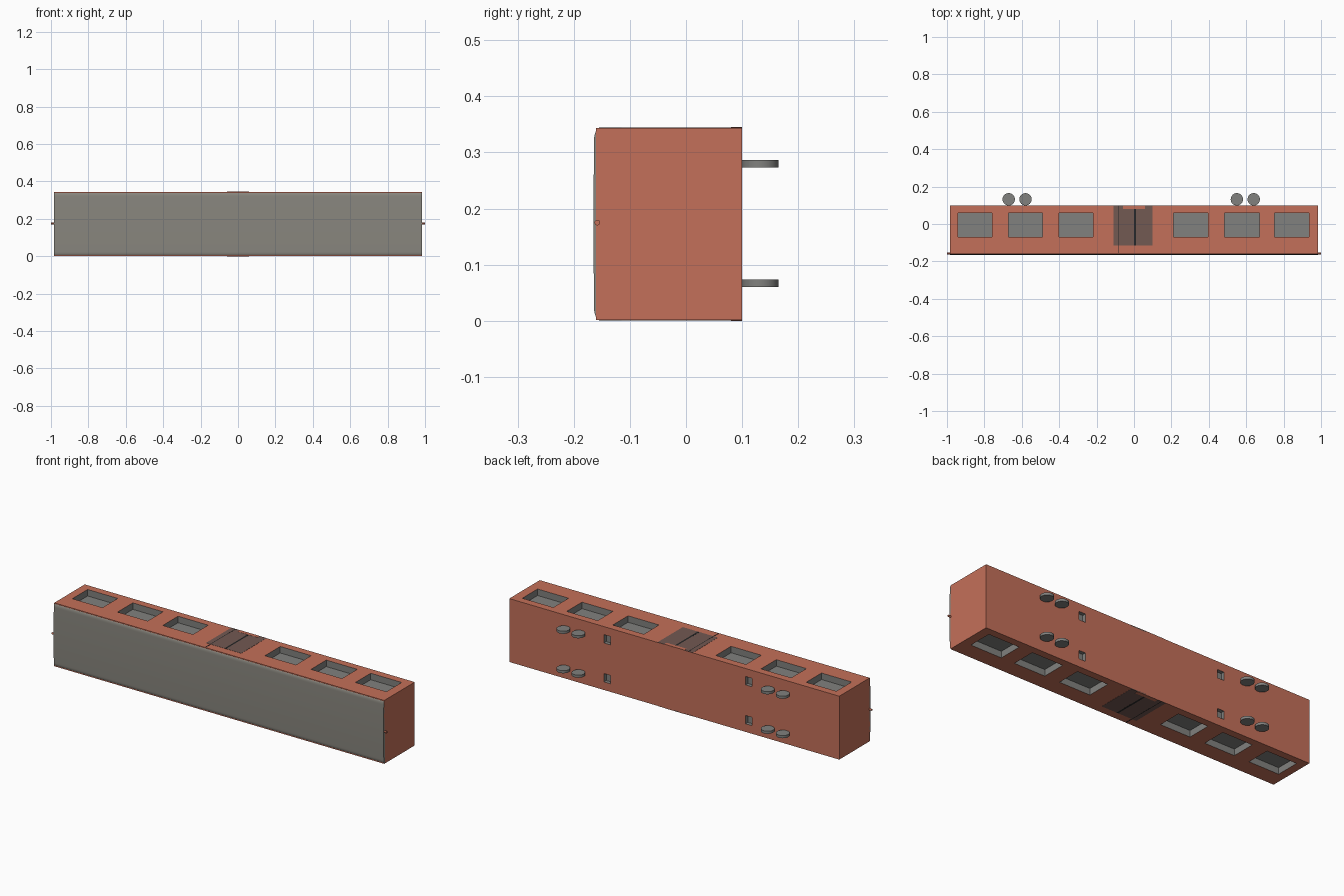
import bpy, bmesh, math
from mathutils import Matrix, Vector

if "Cube" in bpy.data.objects:
    bpy.data.objects.remove(bpy.data.objects["Cube"])


def material(name, rgb):
    m = bpy.data.materials.new(name)
    m.diffuse_color = (*rgb, 1)
    m.use_nodes = True
    m.node_tree.nodes["Principled BSDF"].inputs["Base Color"].default_value = m.diffuse_color
    return m


RED = material("red_paint", (0.55, 0.16, 0.10))
GREY = material("grey", (0.22, 0.22, 0.21))
DARK = material("dark", (0.02, 0.02, 0.02))
DOOR = material("door_tint", (0.17, 0.10, 0.085))
ROOF = material("roof_grey", (0.25, 0.24, 0.21))

Z0, Z1 = 0.0015, 0.3435   # side wall planes
ZM = 0.1725               # middle plane between the sides


def finish(name, bm, mat):
    me = bpy.data.meshes.new(name)
    bmesh.ops.recalc_face_normals(bm, faces=bm.faces)
    bm.to_mesh(me)
    bm.free()
    me.materials.append(mat)
    ob = bpy.data.objects.new(name, me)
    bpy.context.collection.objects.link(ob)
    return ob


def add_box(bm, x0, x1, y0, y1, z0, z1):
    c = Vector(((x0 + x1) / 2, (y0 + y1) / 2, (z0 + z1) / 2))
    bmesh.ops.create_cube(bm, size=1, matrix=Matrix.Translation(c) @
                          Matrix.Diagonal((x1 - x0, y1 - y0, z1 - z0, 1)))


def side_boxes(name, rects, z0, z1, mat):
    # boxes on one side, repeated mirrored on the other side
    bm = bmesh.new()
    for r in rects:
        add_box(bm, *r, z0, z1)
        add_box(bm, *r, 2 * ZM - z1, 2 * ZM - z0)
    return finish(name, bm, mat)


# carriage body, lying on its side
bm = bmesh.new()
add_box(bm, -0.985, 0.985, -0.16, 0.10, Z0, Z1)
body = finish("carriage_body", bm, RED)
body.data.materials.append(GREY)

# window recesses and floor sockets cut into the body
spans = [(-0.94, -0.76), (-0.67, -0.49), (-0.40, -0.22),
         (0.21, 0.395), (0.485, 0.67), (0.75, 0.935)]
windows = side_boxes("window_cutter", [(a, b, -0.07, 0.06) for a, b in spans],
                     Z1 - 0.035, Z1 + 0.05, GREY)
sockets = side_boxes("socket_cutter",
                     [(x - 0.02, x + 0.02, 0.08, 0.15) for x in (-0.445, 0.40)],
                     0.255, 0.30, GREY)
bpy.context.view_layer.objects.active = body
for cutter in (windows, sockets):
    cutter.hide_render = True
    mod = body.modifiers.new("cut", "BOOLEAN")
    mod.object = cutter
    mod.operation = "DIFFERENCE"
    mod.solver = "EXACT"
    mod.material_mode = "TRANSFER"
    bpy.ops.object.modifier_apply(modifier=mod.name)
    bpy.data.objects.remove(cutter)

# sliding door leaves, centre seam and doorstep
side_boxes("door_leaves", [(-0.11, 0.0, -0.115, 0.10), (0.01, 0.10, -0.115, 0.10)],
           Z1 - 0.005, Z1 + 0.0008, DOOR)
side_boxes("door_seams", [(0.0, 0.01, -0.115, 0.08), (-0.086, -0.082, -0.155, 0.10)],
           Z1 - 0.005, Z1 + 0.001, DARK)
side_boxes("doorstep", [(-0.06, 0.06, 0.08, 0.10)], Z1 - 0.005, Z1 + 0.0015, RED)

# roof skin: shallow plate with rounded long edges
half = 0.168
profile = [(-0.155, half)]
for i in range(7):
    a = math.radians(90 * i / 6)
    profile.append((-0.157 - 0.007 * math.sin(a), half - 0.02 + 0.02 * math.cos(a)))
profile.append((-0.165, 0))
profile += [(y, -z) for y, z in reversed(profile[:-1])]
bm = bmesh.new()
face = bm.faces.new([bm.verts.new((-0.985, y, ZM + z)) for y, z in profile])
ext = bmesh.ops.extrude_face_region(bm, geom=[face])
bmesh.ops.translate(bm, vec=(1.97, 0, 0),
                    verts=[v for v in ext["geom"] if isinstance(v, bmesh.types.BMVert)])
roof = finish("roof", bm, ROOF)

# wheels: thin discs in two rows
bm = bmesh.new()
for x in (-0.67, -0.58, 0.55, 0.64):
    for z in (0.067, 0.28):
        bmesh.ops.create_cone(bm, cap_ends=True, segments=32, radius1=0.033,
                              radius2=0.033, depth=0.014,
                              matrix=Matrix.Translation((x, 0.132, z)))
wheels = finish("wheels", bm, GREY)

# small lamps at the two ends
bm = bmesh.new()
for s in (-1, 1):
    bmesh.ops.create_cone(bm, cap_ends=True, segments=16, radius1=0.005,
                          radius2=0.005, depth=0.02,
                          matrix=Matrix.Translation((s * 0.99, -0.158, 0.175)) @
                          Matrix.Rotation(math.pi / 2, 4, "Y"))
lamps = finish("end_lamps", bm, RED)

# smooth shading on the rounded parts
for ob in (roof, wheels, lamps):
    bpy.ops.object.select_all(action="DESELECT")
    ob.select_set(True)
    bpy.context.view_layer.objects.active = ob
    bpy.ops.object.shade_smooth_by_angle(angle=math.radians(40))
